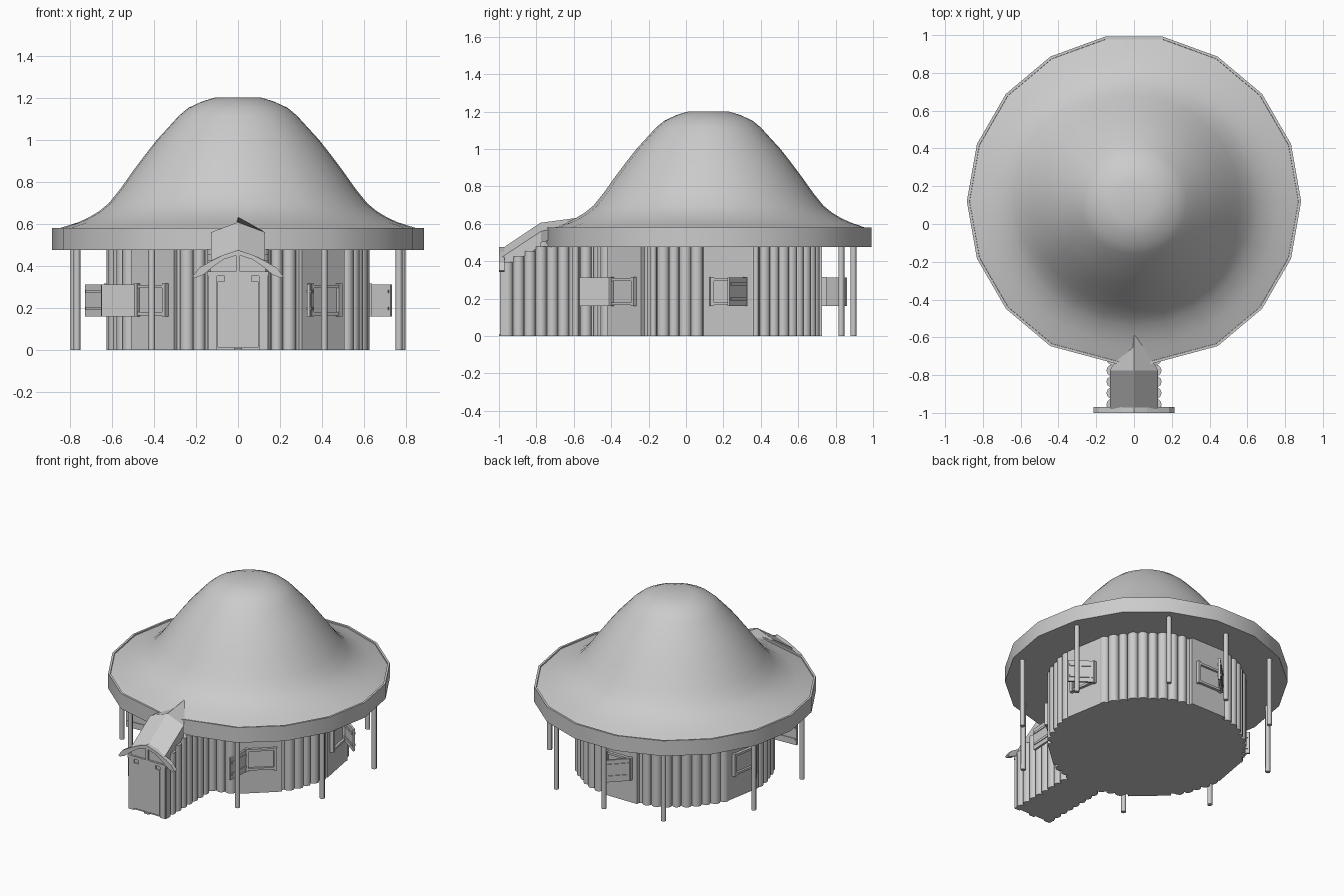
import bpy, bmesh, math
from mathutils import Matrix, Vector

if "Cube" in bpy.data.objects:
    bpy.data.objects.remove(bpy.data.objects["Cube"])

CY = 0.12  # centre of the round house in y
D = math.radians


def make(name, verts, faces, smooth=None):
    me = bpy.data.meshes.new(name)
    me.from_pydata(verts, [], faces)
    bm = bmesh.new()
    bm.from_mesh(me)
    bmesh.ops.recalc_face_normals(bm, faces=bm.faces)
    bm.to_mesh(me)
    bm.free()
    ob = bpy.data.objects.new(name, me)
    bpy.context.collection.objects.link(ob)
    if smooth:
        bpy.ops.object.select_all(action='DESELECT')
        ob.select_set(True)
        bpy.context.view_layer.objects.active = ob
        bpy.ops.object.shade_smooth_by_angle(angle=D(smooth))
    return ob


def loft(name, rings, smooth=None):
    n = len(rings[0])
    verts = [v for r in rings for v in r]
    faces = [(k*n+i, k*n+(i+1) % n, (k+1)*n+(i+1) % n, (k+1)*n+i)
             for k in range(len(rings)-1) for i in range(n)]
    faces += [tuple(range(n))[::-1], tuple(range((len(rings)-1)*n, len(rings)*n))]
    return make(name, verts, faces, smooth)


def cyl(name, x, y, r, z0, z1, n=8):
    ring = [(x+r*math.cos(2*math.pi*i/n), y+r*math.sin(2*math.pi*i/n)) for i in range(n)]
    return loft(name, [[(a, b, z) for a, b in ring] for z in (z0, z1)], 50)


def box(name, x0, x1, y0, y1, z0, z1, mat=None):
    q = [(x0, y0), (x1, y0), (x1, y1), (x0, y1)]
    ob = loft(name, [[(a, b, z) for a, b in q] for z in (z0, z1)])
    if mat:
        ob.data.transform(mat)
    return ob


def plate(name, outline, y0, y1):
    return loft(name, [[(x, y, z) for x, z in outline] for y in (y0, y1)])


# Roof: faceted rim flowing into a round bell
corners = [-90] + list(range(-60, 241, 20))
angles = []
for a, b in zip(corners, corners[1:] + [270]):
    angles += [(a, 1), ((a+b)/2, math.cos(D(b-a)/2))]
profile = [(.885, .475, 1), (.885, .58, 1), (.871, .58, 1), (.87, .572, 1), (.82, .588, .5),
           (.76, .607, 0), (.71, .63, 0), (.66, .66, 0), (.615, .697, 0), (.56, .765, 0), (.50, .85, 0),
           (.44, .93, 0), (.385, 1.0, 0), (.33, 1.06, 0), (.28, 1.115, 0), (.235, 1.152, 0),
           (.17, 1.182, 0), (.11, 1.2, 0)]
loft("roof", [[(r*(1+(f-1)*w)*math.cos(D(a)), CY+r*(1+(f-1)*w)*math.sin(D(a)), z)
               for a, f in angles] for r, z, w in profile], 35)

# Palisade wall: core drum, upright logs and flat window bays
cyl("wall_core", 0, CY, .60, 0, .48, 36)
windows = [(-48, -1), (10, 1), (90, 1), (170, 1), (228, -1)]
for i in range(60):
    a = -90 + i*6
    if all(abs((a-w+180) % 360-180) > 12 for w, s in windows) and abs((a+90+180) % 360-180) > 10:
        cyl("wall_log", .595*math.cos(D(a)), CY+.595*math.sin(D(a)),
            .034 if i % 3 else .028, 0, .48, 10)

# Windows: local x outward, local y to the viewer's right, with a swung shutter
for w, side in windows:
    m = Matrix.Translation((0, CY, 0)) @ Matrix.Rotation(D(w), 4, 'Z')
    box("window_bay", .50, .606, -.135, .135, 0, .48, m)
    box("window_pane", .60, .61, -.08, .08, .17, .30, m)
    for s in (-1, 1):
        box("window_jamb", .60, .63, s*.09-.01, s*.09+.01, .16, .315, m)
    box("window_sill", .60, .625, -.09, .09, .165, .18, m)
    box("window_lintel", .60, .625, -.09, .09, .295, .31, m)
    hinge = m @ Matrix.Translation((.62, side*.095, 0)) @ Matrix.Rotation(D(-45), 4, 'Z')
    box("shutter", 0, .165, -.007, .007, .16, .312, hinge)
    for z in (.19, .27):
        box("shutter_batten", .01, .155, -.012, .012, z, z+.015, hinge)

# Posts under the eaves
for a in (-60, -21, 18, 60):
    for s in (-1, 1):
        cyl("eave_post", s*.82*math.cos(D(a)), CY+.82*math.sin(D(a)), .016, 0, .48)
cyl("eave_post", 0, .895, .016, 0, .48)


# Porch: body with sloping top, side logs
def section(y, lo, eave, peak, hw):
    return [(-hw, y, lo), (hw, y, lo), (hw, y, eave), (0, y, peak), (-hw, y, eave)]


loft("porch_body", [section(-.985, 0, .37, .42, .118), section(-.76, 0, .48, .53, .118),
                    section(-.40, 0, .48, .53, .118)])
for s in (-1, 1):
    for i in range(8):
        y = -.955 + i*.06
        cyl("porch_log", s*.115, y, .031, 0, min(.48, .38+max(0, y+.985)*.5), 10)

# Porch roof, with its ridge running out on the main roof
loft("porch_roof", [section(-.98, .36, .425, .47, .128), section(-.775, .48, .56, .608, .128)])
loft("porch_roof_saddle", [section(-.775, .5, .56, .606, .128), section(-.58, .55, .60, .632, .01)])

# Door front: frame, door leaf and handle
box("door_frame", -.145, .145, -.985, -.965, 0, .37)
for s in (-1, 1):
    box("door_jamb", s*.12-.02, s*.12+.02, -.995, -.97, 0, .37)
plate("door_leaf", [(-.097, .012), (.097, .012), (.097, .325), (.065, .325), (.065, .352),
                    (-.065, .352), (-.065, .325), (-.097, .325)], -.994, -.97)
box("door_step", -.02, .02, -1.0, -.98, 0, .01)

# Curved gable board with two small lights
plate("gable_back", [(-.13, .36), (.13, .36), (.13, .41), (0, .46), (-.13, .41)], -.985, -.972)
for s in (-1, 1):
    plate("gable_board", [(0, .475), (s*.07, .452), (s*.13, .422), (s*.185, .39), (s*.215, .35),
                          (s*.205, .342), (s*.165, .358), (s*.12, .395), (s*.07, .43), (0, .452)],
          -1.0, -.97)
box("gable_mullion", -.01, .01, -.998, -.975, .36, .455)
box("gable_rail", -.145, .145, -.998, -.975, .352, .372)
